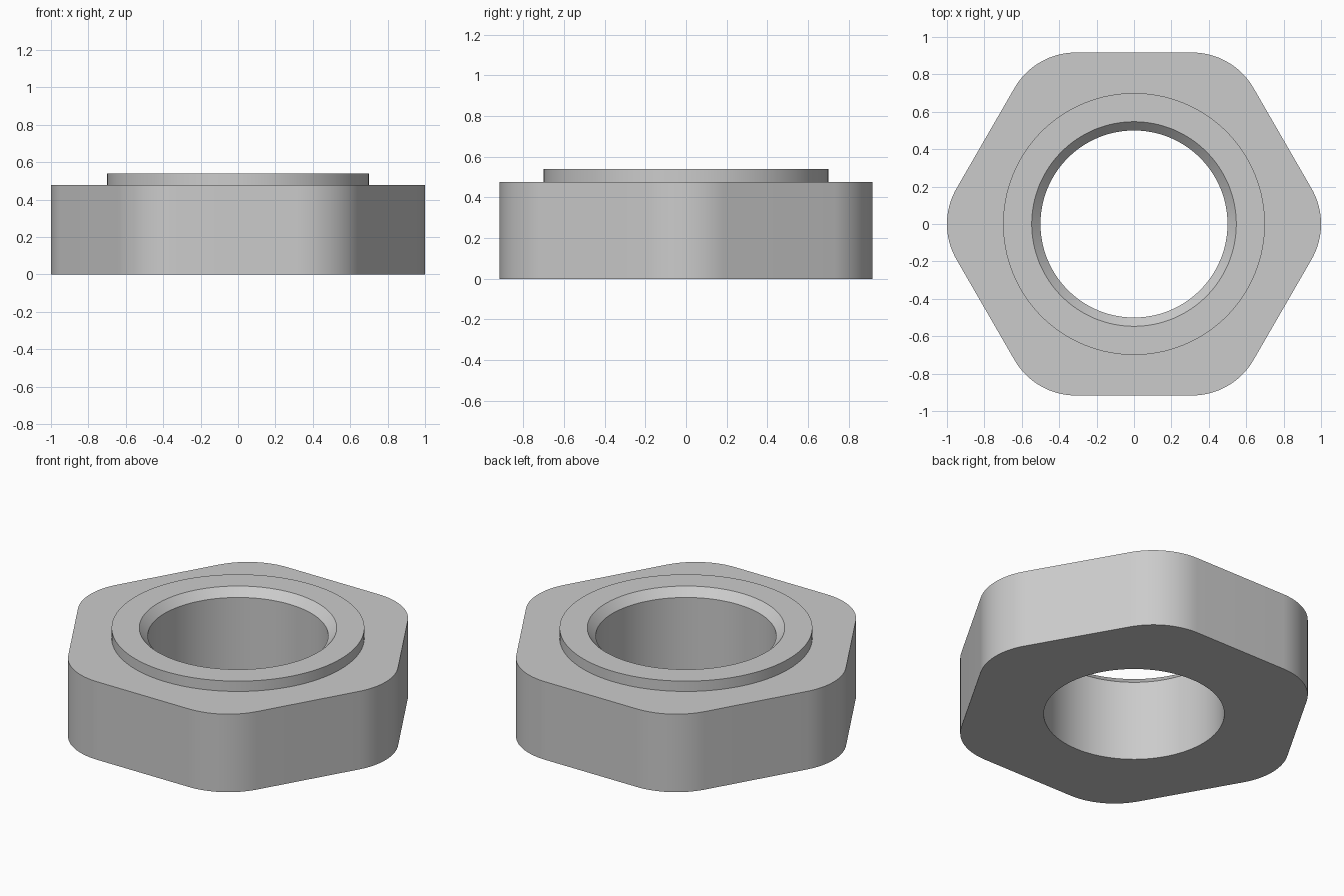
import bpy, bmesh
from math import cos, sin, radians, pi

cube = bpy.data.objects.get("Cube")
if cube:
    bpy.data.objects.remove(cube, do_unlink=True)

ARC = 20                  # points on each rounded corner
COUNT = 6 * ARC           # points on every ring
CORNER_DIST, CORNER_RADIUS = 0.62, 0.38
BODY_TOP, COLLAR_TOP, CHAMFER_Z = 0.477, 0.54, 0.492

steel = bpy.data.materials.new("steel grey")
steel.use_nodes = True
colour = (0.6, 0.6, 0.6, 1)
steel.diffuse_color = colour
steel.node_tree.nodes["Principled BSDF"].inputs["Base Color"].default_value = colour


def circle(radius, z):
    start = -pi / 6 + pi / COUNT
    return [(radius * cos(start + 2 * pi * i / COUNT),
             radius * sin(start + 2 * pi * i / COUNT), z) for i in range(COUNT)]


def rounded_hexagon(z):
    points = []
    for corner in range(6):
        middle = radians(60 * corner)
        for i in range(ARC):
            a = middle + radians(-30 + 60 * i / (ARC - 1))
            points.append((CORNER_DIST * cos(middle) + CORNER_RADIUS * cos(a),
                           CORNER_DIST * sin(middle) + CORNER_RADIUS * sin(a), z))
    return points


# Closed section: underside, hexagonal sides, raised collar, chamfer, bore
rings = [
    circle(0.5, 0),
    rounded_hexagon(0),
    rounded_hexagon(BODY_TOP),
    circle(0.7, BODY_TOP),
    circle(0.7, COLLAR_TOP),
    circle(0.547, COLLAR_TOP),
    circle(0.5, CHAMFER_Z),
]
bm = bmesh.new()
loops = [[bm.verts.new(p) for p in ring] for ring in rings]
for lower, upper in zip(loops, loops[1:] + loops[:1]):
    for i in range(COUNT):
        j = (i + 1) % COUNT
        bm.faces.new((lower[i], lower[j], upper[j], upper[i]))
bmesh.ops.recalc_face_normals(bm, faces=bm.faces)

mesh = bpy.data.meshes.new("hex_nut")
bm.to_mesh(mesh)
bm.free()
mesh.materials.append(steel)
nut = bpy.data.objects.new("hex_nut", mesh)
bpy.context.collection.objects.link(nut)

# Smooth the curved walls, keep the rims sharp
bpy.ops.object.select_all(action='DESELECT')
nut.select_set(True)
bpy.context.view_layer.objects.active = nut
bpy.ops.object.shade_smooth_by_angle(angle=radians(30))
